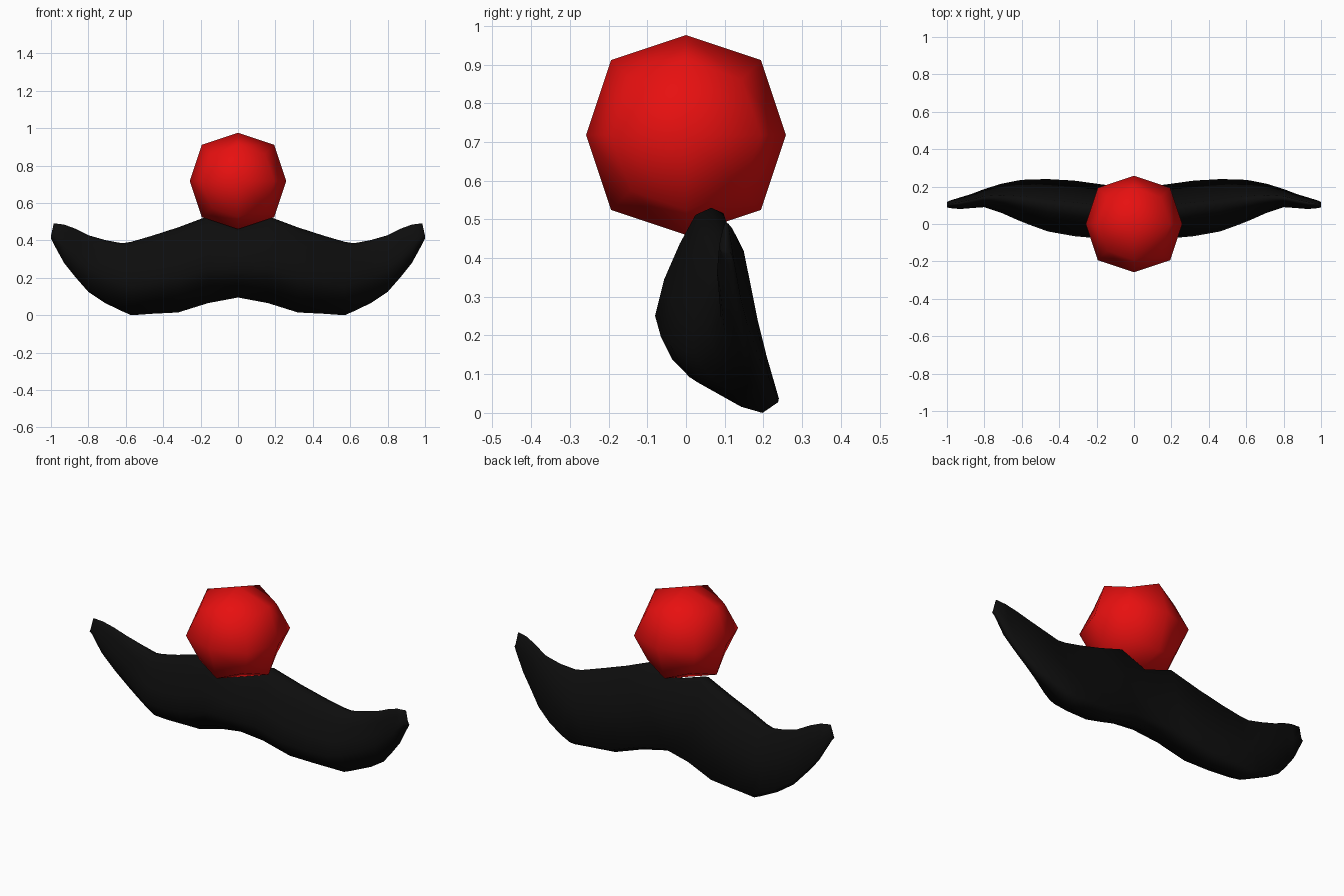
import bpy, bmesh

cube = bpy.data.objects.get("Cube")
if cube:
    bpy.data.objects.remove(cube, do_unlink=True)


def make_material(name, rgb):
    mat = bpy.data.materials.new(name)
    mat.use_nodes = True
    mat.diffuse_color = (*rgb, 1)
    bsdf = mat.node_tree.nodes["Principled BSDF"]
    bsdf.inputs["Base Color"].default_value = (*rgb, 1)
    return mat


def add_object(name, bm, mat):
    bmesh.ops.recalc_face_normals(bm, faces=bm.faces)
    for face in bm.faces:
        face.smooth = True
    mesh = bpy.data.meshes.new(name)
    bm.to_mesh(mesh)
    bm.free()
    mesh.materials.append(mat)
    obj = bpy.data.objects.new(name, mesh)
    bpy.context.collection.objects.link(obj)
    return obj


# Round nose: a cube rounded by one subdivision step
bm = bmesh.new()
bmesh.ops.create_cube(bm, size=0.516)
nose = add_object("nose", bm, make_material("nose red", (0.8, 0.005, 0.005)))
nose.location.z = 0.718
rounding = nose.modifiers.new("rounding", "SUBSURF")
rounding.levels = rounding.render_levels = 1
rounding.use_limit_surface = False

# Moustache cross-section: (front to back, bottom to top), each 0 to 1
SECTION = [(0.5, 1), (0.36, 0.96), (0.22, 0.8), (0.08, 0.6), (0, 0.4),
           (0.1, 0.27), (0.25, 0.17), (0.6, 0.04), (0.83, 0), (1, 0.07),
           (0.8, 0.53), (0.61, 0.97)]
# Stations from the middle to the tip: x, bottom, top, front, back
STATIONS = [(0, 0.095, 0.475, -0.075, 0.19), (0.16, 0.065, 0.53, -0.08, 0.21),
            (0.32, 0.015, 0.47, -0.065, 0.232), (0.46, 0.008, 0.425, -0.04, 0.24),
            (0.57, 0, 0.393, 0, 0.238), (0.62, 0.022, 0.385, 0.02, 0.233),
            (0.71, 0.065, 0.402, 0.06, 0.215), (0.8, 0.125, 0.428, 0.09, 0.187),
            (0.87, 0.205, 0.463, 0.085, 0.16), (0.93, 0.28, 0.485, 0.08, 0.142),
            (0.985, 0.38, 0.492, 0.085, 0.125), (1, 0.41, 0.425, 0.09, 0.118)]

# Moustache: one lofted half, mirrored
bm = bmesh.new()
rings = []
for x, bottom, top, front, back in STATIONS:
    rings.append([bm.verts.new((x, front + u * (back - front), bottom + w * (top - bottom)))
                  for u, w in SECTION])
count = len(SECTION)
for a, b in zip(rings, rings[1:]):
    for i in range(count):
        j = (i + 1) % count
        bm.faces.new((a[i], a[j], b[j], b[i]))
bm.faces.new(rings[-1])
moustache = add_object("moustache", bm, make_material("moustache black", (0.004, 0.004, 0.004)))
mirror = moustache.modifiers.new("mirror", "MIRROR")
mirror.use_clip = True
